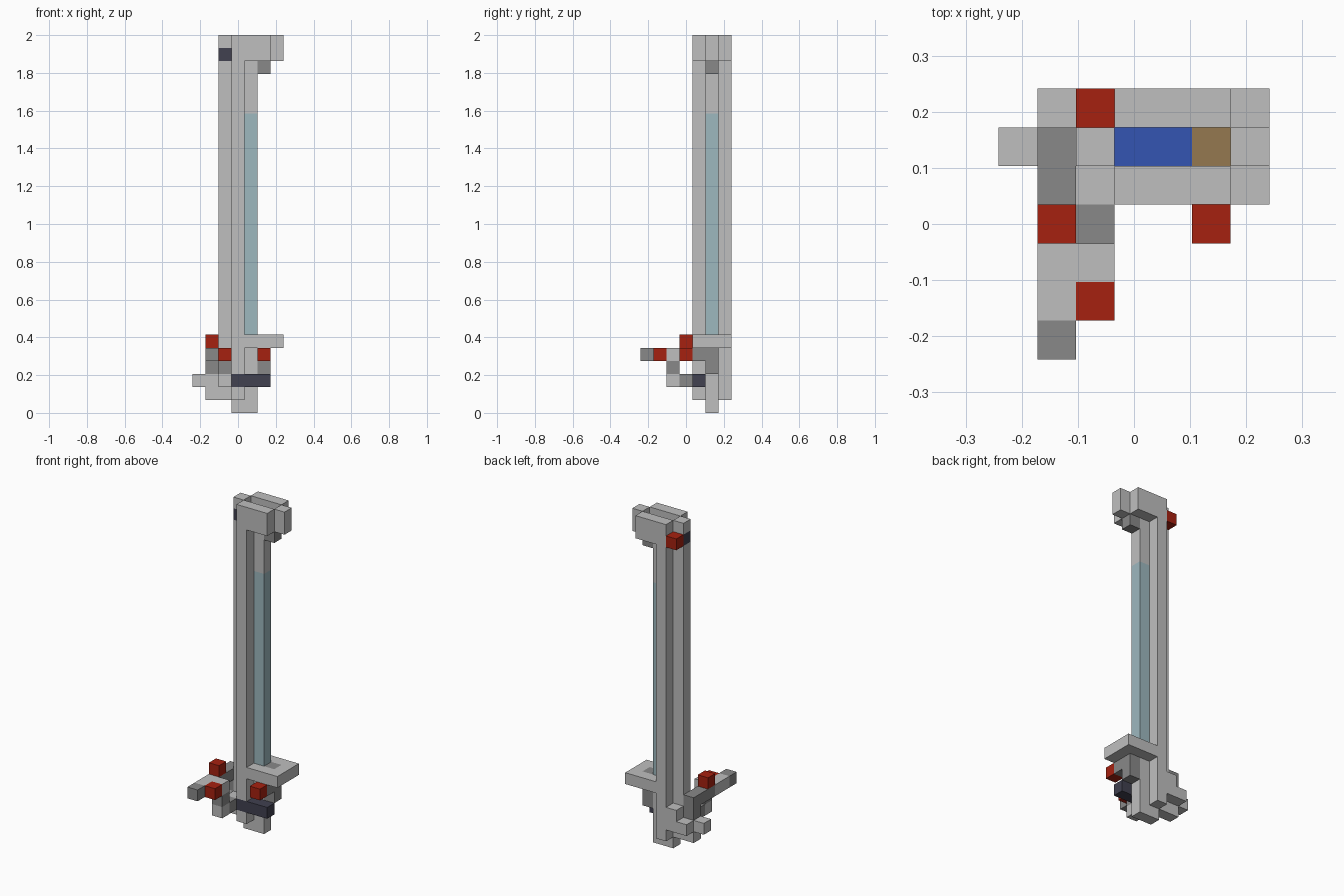
import bpy

cube = bpy.data.objects.get("Cube")
if cube:
    bpy.data.objects.remove(cube, do_unlink=True)

U = 2 / 29          # edge of one cell
HALF = 3.5          # half the footprint, in cells


def material(name, r, g, b):
    m = bpy.data.materials.new(name)
    m.use_nodes = True
    m.diffuse_color = (r, g, b, 1)
    m.node_tree.nodes["Principled BSDF"].inputs["Base Color"].default_value = (r, g, b, 1)
    return m


LIGHT = material("light grey", .52, .52, .52)
DARK = material("dark grey", .25, .25, .25)
RED = material("red", .38, .015, .005)
BLUE = material("blue", .033, .09, .45)
TAN = material("tan", .30, .19, .08)
NAVY = material("dark navy", .052, .052, .08)
GLASS = material("pale blue", .34, .48, .52)


def block(name, mat, x, y, z):
    """Box over inclusive cell ranges; a plain number means one cell."""
    spans = [(r, r) if isinstance(r, int) else r for r in (x, y, z)]
    size = [(b - a + 1) * U for a, b in spans]
    mid = [(a + b + 1) / 2 * U for a, b in spans]
    bpy.ops.mesh.primitive_cube_add(
        size=1, location=(mid[0] - HALF * U, mid[1] - HALF * U, mid[2]))
    o = bpy.context.object
    o.name = name
    o.scale = size
    bpy.ops.object.transform_apply(location=False, rotation=False, scale=True)
    o.data.materials.append(mat)
    return o


# Long shaft: spine, core and glowing edge
block("spine", LIGHT, 2, 5, (1, 26))
block("spine_cap", LIGHT, 2, 5, 28)
block("spine_window", NAVY, 2, 5, 27)
block("core", LIGHT, 3, 5, (0, 26))
block("lower_edge", LIGHT, 4, 5, (0, 4))
block("glowing_edge", GLASS, 4, 5, (6, 22))
block("upper_edge", LIGHT, 4, 5, (23, 26))

# Front and back rails, with head plates and guard plates
block("front_rail_foot", LIGHT, 3, 4, 1)
block("front_rail", LIGHT, 3, 4, (3, 26))
block("back_rail", LIGHT, 3, 6, (1, 26))
for side, y in (("front", 4), ("back", 6)):
    block(side + "_head_plate", LIGHT, (3, 5), y, (27, 28))
    block(side + "_guard", LIGHT, (4, 6), y, 5)

# Head details
block("head_insert", BLUE, (3, 4), 5, 27)
block("head_latch", TAN, 5, 5, 27)
block("head_end", LIGHT, 6, 5, (27, 28))
block("head_hook", DARK, 5, 5, 26)
block("head_button", RED, 2, 6, 27)

# Guard centre and its support
block("guard_middle", LIGHT, 4, 5, 5)
block("guard_end", LIGHT, 6, 5, 5)
block("guard_post", DARK, 5, 5, (3, 5))
block("guard_bracket", DARK, 5, 4, 4)
block("guard_button", RED, 5, 3, 4)
block("dark_bar", NAVY, (3, 5), 4, 2)

# Side arm reaching forward
block("arm_rear", DARK, 1, (3, 5), 4)
block("arm_post", DARK, 1, 5, 3)
block("arm_front", LIGHT, 1, (1, 2), 4)
block("arm_tip", DARK, 1, 0, 4)
block("arm_top_button", RED, 1, 3, 5)
block("arm_side_button", RED, 2, 1, 4)
block("arm_joint", LIGHT, 2, 2, 4)

# Loop below the arm
block("loop_post", DARK, 2, 2, 3)
block("loop_corner", LIGHT, 2, 2, 2)
block("loop_base", DARK, 2, 3, 2)
block("loop_mount", LIGHT, 2, 4, 2)

# Stepped lugs near the foot
block("foot_lug", LIGHT, 1, 5, (1, 2))
block("outer_lug", LIGHT, 0, 5, 2)
block("rear_lug", LIGHT, 1, 6, 2)
block("rear_step", LIGHT, 2, 6, (2, 3))
